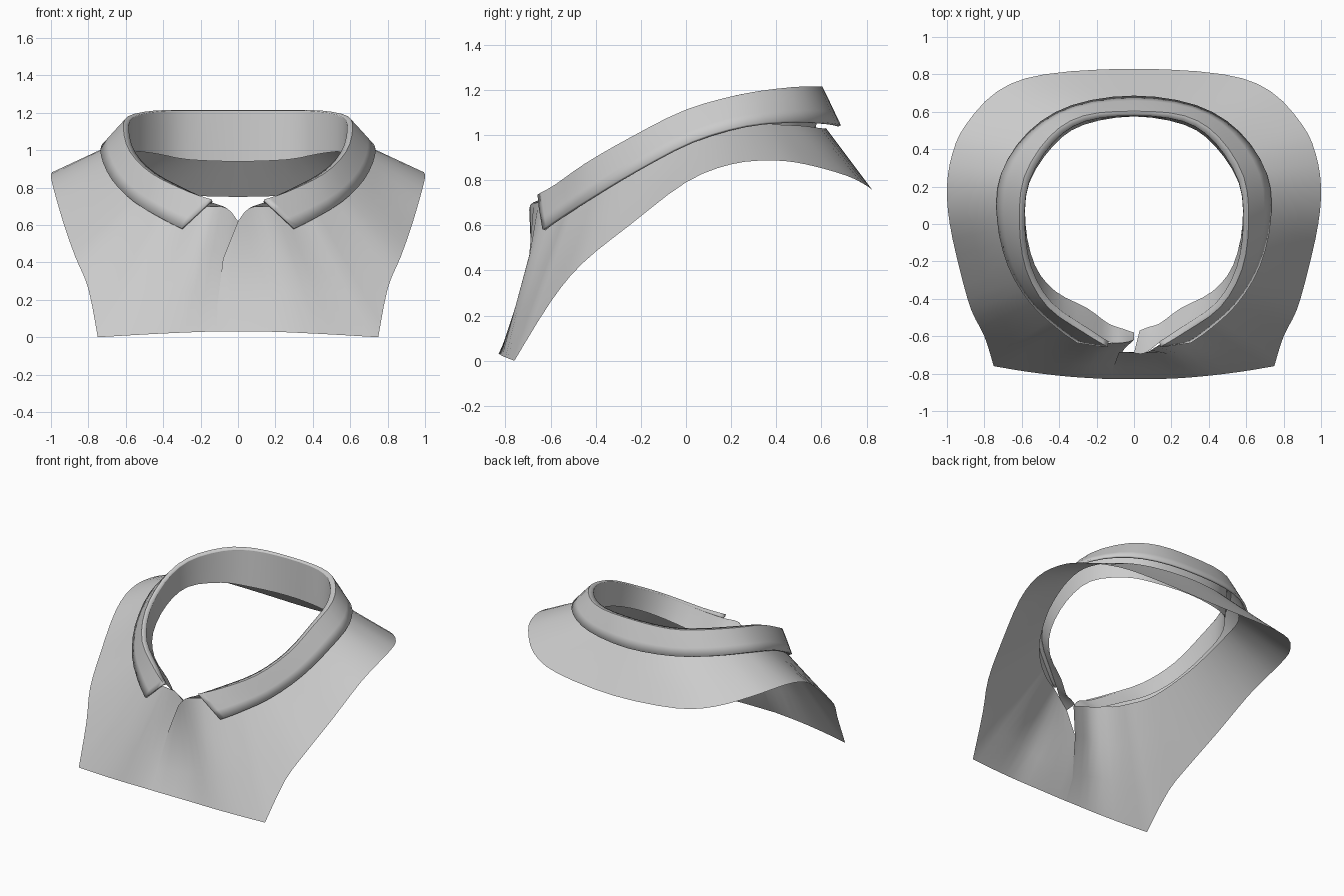
import bpy, bmesh
from mathutils import Vector as V

if "Cube" in bpy.data.objects:
    bpy.data.objects.remove(bpy.data.objects["Cube"])


def spline(cols, corners=(), steps=3):
    """Smoothly resample a list of columns (each a list of points) sideways."""
    out, n = [], len(cols)
    for i in range(n - 1):
        a = i if (i in corners or i == 0) else i - 1
        d = i + 1 if (i + 1 in corners or i + 2 >= n) else i + 2
        for s in range(steps):
            t = s / steps
            col = []
            for p0, p1, p2, p3 in zip(cols[a], cols[i], cols[i + 1], cols[d]):
                m1, m2 = (p2 - p0) * 0.5, (p3 - p1) * 0.5
                col.append(p1 * (2*t**3 - 3*t**2 + 1) + m1 * (t**3 - 2*t*t + t)
                           + p2 * (3*t*t - 2*t**3) + m2 * (t**3 - t*t))
            out.append(col)
    out.append(cols[-1])
    return out


def loft(name, cols, thickness=0.0):
    bm = bmesh.new()
    grid = [[bm.verts.new(p) for p in c] for c in cols]
    for a, b in zip(grid, grid[1:]):
        for j in range(len(a) - 1):
            bm.faces.new((a[j], b[j], b[j + 1], a[j + 1]))
    bmesh.ops.remove_doubles(bm, verts=bm.verts, dist=0.0005)
    bmesh.ops.recalc_face_normals(bm, faces=bm.faces)
    me = bpy.data.meshes.new(name)
    bm.to_mesh(me)
    bm.free()
    ob = bpy.data.objects.new(name, me)
    bpy.context.collection.objects.link(ob)
    if thickness:
        m = ob.modifiers.new("thickness", 'SOLIDIFY')
        m.thickness, m.offset = thickness, 0
    bpy.ops.object.select_all(action='DESELECT')
    ob.select_set(True)
    bpy.context.view_layer.objects.active = ob
    bpy.ops.object.shade_smooth_by_angle(angle=0.7)
    return ob


def flip(col):
    return [V((-p.x, p.y, p.z)) for p in col]


def ring(right_front, left_front, shared):
    """Wearer-side columns, back centre last in shared, then the mirrored side."""
    return right_front + shared + [flip(c) for c in reversed(left_front + shared[:-1])]


def vs(*pts):
    return [V(p) for p in pts]


def rows(a, b, n=3):
    a, b = V(a), V(b)
    return [a.lerp(b, i / n) for i in range(n + 1)]


# Shirt body: columns run from neckline to outer edge
right_edge = [vs((0, -.69, .62), (-.08, -.685, .42), (-.11, -.765, .17), (-.11, -.83, .03)),
              vs((.06, -.69, .69), (.08, -.685, .45), (.13, -.755, .2), (.16, -.828, .03))]
left_edge = [vs((0, -.62, .62), (.05, -.665, .42), (.11, -.765, .17), (.11, -.83, .03)),
             vs((.06, -.635, .69), (.10, -.67, .45), (.14, -.755, .2), (.16, -.828, .03))]
body = [rows(*p) for p in (
    ((.16, -.63, .70), (.36, -.815, .022)),
    ((.28, -.555, .69), (.57, -.79, .011)),
    ((.37, -.50, .72), (.75, -.76, 0)),
    ((.46, -.42, .755), (.80, -.60, .26)),
    ((.53, -.33, .81), (.87, -.46, .43)),
    ((.61, -.15, .91), (.93, -.25, .60)),
    ((.645, .05, 1.00), (.985, 0, .79)),
    ((.64, .20, 1.045), (1.0, .20, .87)),
    ((.61, .32, 1.05), (.97, .38, .887)),
    ((.55, .42, 1.045), (.90, .53, .87)),
    ((.43, .52, 1.04), (.73, .71, .82)),
    ((.25, .595, 1.03), (.48, .80, .775)),
    ((0, .62, 1.03), (0, .83, .75)))]
cols = ring(right_edge, left_edge, body)
loft("shirt_body", spline(cols, (4, len(cols) - 5)))

# Collar stand: inner band from its lower edge up to the fold
bottom = vs((.14, -.53, .62), (.25, -.45, .66), (.42, -.36, .74), (.53, -.22, .83),
            (.58, 0, .93), (.56, .22, .99), (.43, .42, .98), (.27, .53, .95), (0, .575, .94))
top = vs((.14, -.63, .72), (.25, -.555, .77), (.44, -.42, .87), (.55, -.23, .98),
         (.585, 0, 1.10), (.56, .23, 1.17), (.43, .44, 1.20), (.26, .55, 1.205), (0, .58, 1.205))
stand = [[b, b.lerp(t, .5), t] for b, t in zip(bottom, top)]
right_tab = [rows((.03, -.57, .60), (0, -.69, .62), 2), rows((.08, -.55, .61), (.06, -.69, .69), 2)]
left_tab = [rows((0, -.58, .60), (0, -.62, .62), 2), rows((.06, -.56, .61), (.06, -.635, .69), 2)]
loft("collar_stand", spline(ring(right_tab, left_tab, stand)))

# Collar leaf: turns over the fold and lies on the shirt
fold = vs((.14, -.655, .73), (.27, -.575, .775), (.46, -.44, .87), (.575, -.24, .985),
          (.61, 0, 1.105), (.585, .25, 1.175), (.45, .465, 1.205), (.27, .575, 1.208), (0, .60, 1.208))
edge = vs((.30, -.63, .58), (.40, -.56, .63), (.55, -.42, .72), (.67, -.22, .84),
          (.728, .03, .97), (.705, .27, 1.04), (.56, .49, 1.058), (.33, .63, 1.05), (0, .68, 1.04))
leaf = [[t, f, f.lerp(e, .33), f.lerp(e, .67), e] for t, f, e in zip(top, fold, edge)]
loft("collar_leaf", spline(ring([], [], leaf)), 0.014)
